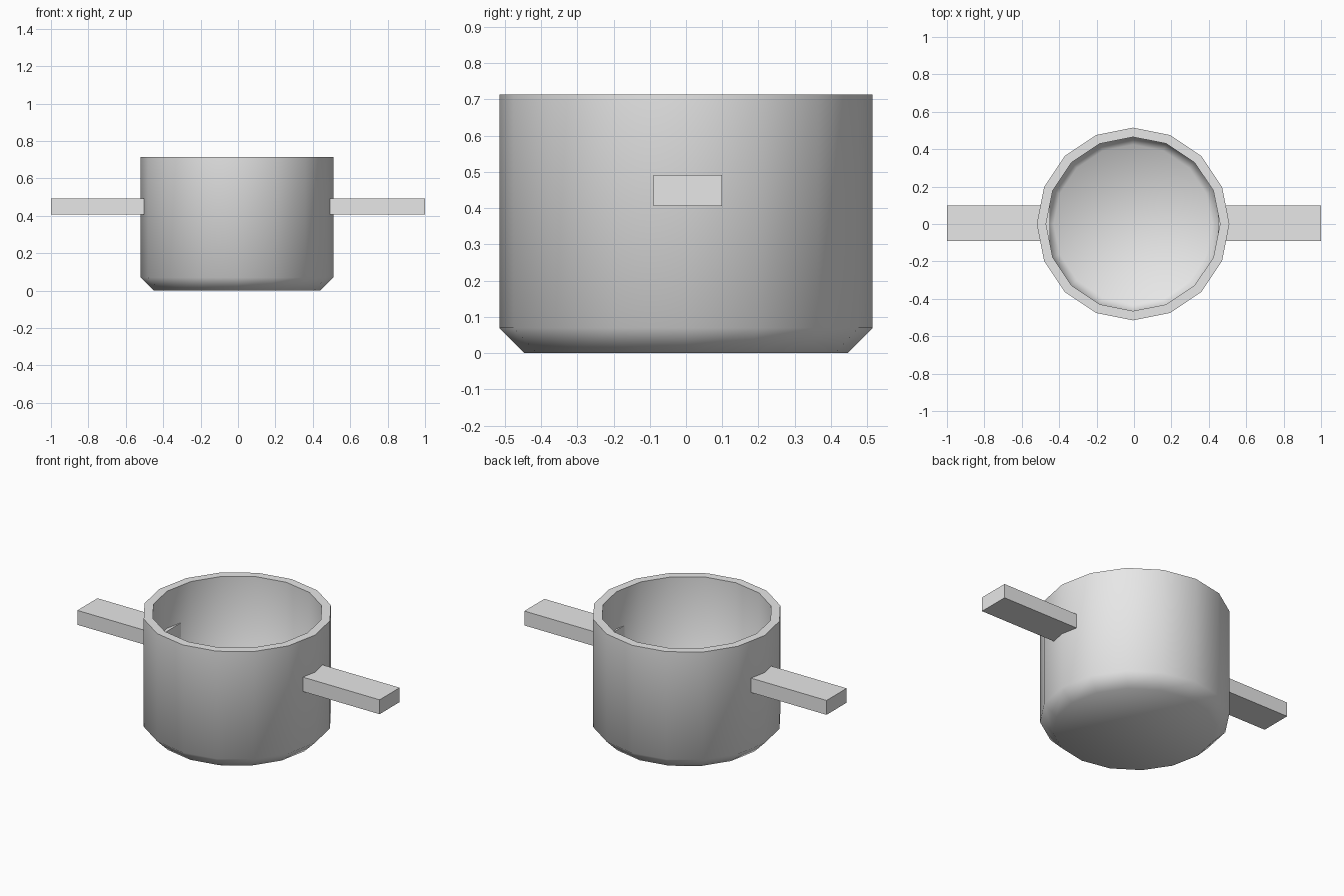
import bpy
import bmesh
from math import cos, sin, tau, radians

cube = bpy.data.objects.get("Cube")
if cube:
    bpy.data.objects.remove(cube, do_unlink=True)

# One plain grey for everything
grey = bpy.data.materials.new("light_grey")
grey.use_nodes = True
colour = (0.8, 0.8, 0.8, 1)
grey.diffuse_color = colour
grey.node_tree.nodes["Principled BSDF"].inputs["Base Color"].default_value = colour


def finish(name, bm):
    bmesh.ops.recalc_face_normals(bm, faces=bm.faces)
    mesh = bpy.data.meshes.new(name)
    bm.to_mesh(mesh)
    bm.free()
    mesh.materials.append(grey)
    obj = bpy.data.objects.new(name, mesh)
    bpy.context.collection.objects.link(obj)
    return obj


# Pot: hollow sixteen-sided body with chamfered base, lathed from a profile
SIDES = 16
CENTRE_X = -0.005
profile = [(0.445, 0), (0.515, 0.07), (0.515, 0.714),
           (0.465, 0.714), (0.465, 0.091), (0.424, 0.05)]
bm = bmesh.new()
rings = []
for radius, z in profile:
    rings.append([bm.verts.new((CENTRE_X + radius * cos(tau * i / SIDES),
                                radius * sin(tau * i / SIDES), z))
                  for i in range(SIDES)])
for low, high in zip(rings, rings[1:]):
    for i in range(SIDES):
        j = (i + 1) % SIDES
        bm.faces.new((low[i], low[j], high[j], high[i]))
bm.faces.new(rings[0])
bm.faces.new(rings[-1])
pot = finish("pot_body", bm)
pot.data.shade_smooth()
pot.data.set_sharp_from_angle(angle=radians(60))

# Handles: flat bars sunk into the wall on both sides
INNER, OUTER = 0.448, 1.0
for name, side in (("left_handle", 1), ("right_handle", -1)):
    bm = bmesh.new()
    bmesh.ops.create_cube(bm, size=1)
    bmesh.ops.scale(bm, verts=bm.verts, vec=(OUTER - INNER, 0.19, 0.086))
    bmesh.ops.translate(bm, verts=bm.verts,
                        vec=(side * (OUTER + INNER) / 2, 0.005, 0.449))
    finish(name, bm)
